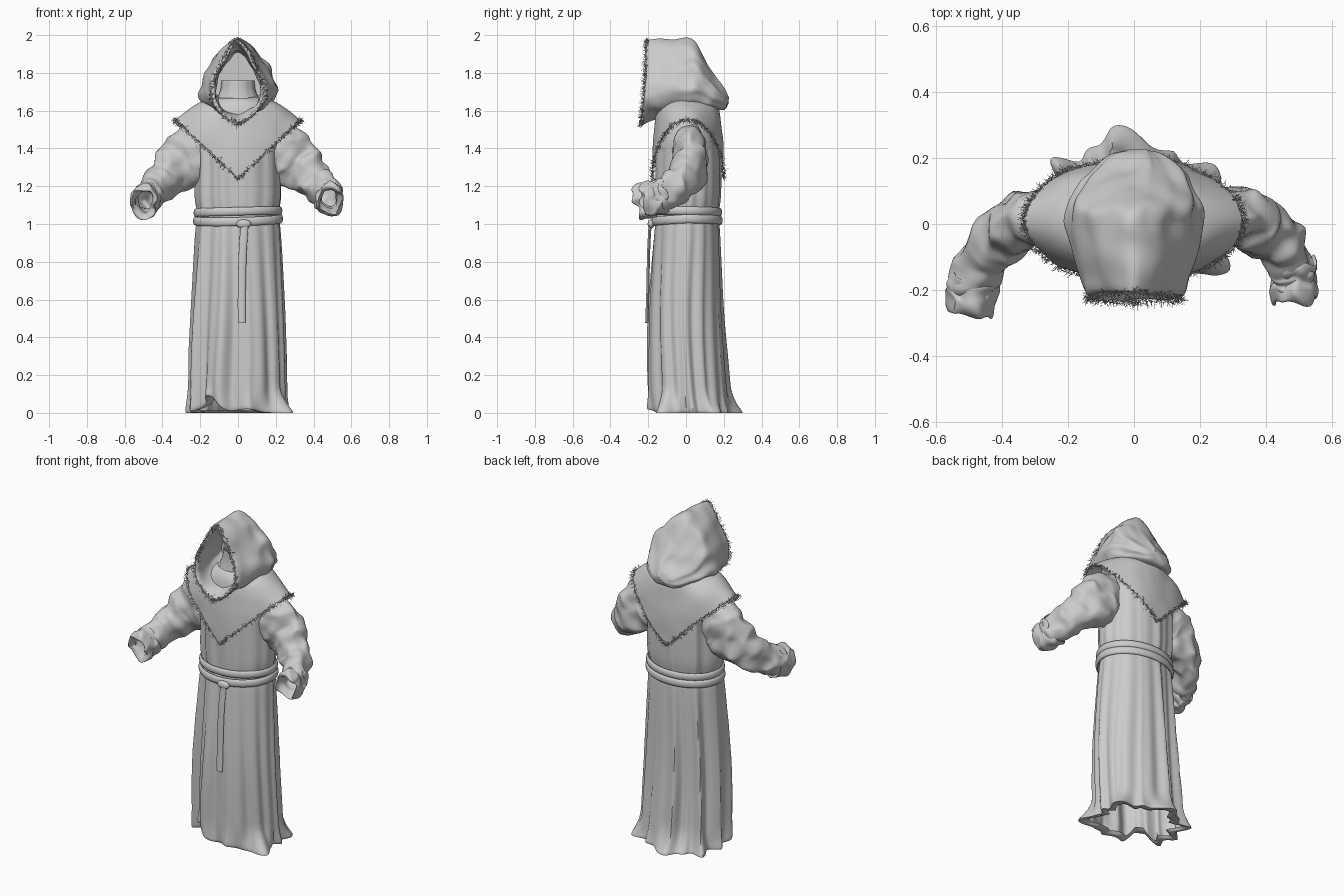
import bpy, bmesh, math, random
from mathutils import Vector, noise

if "Cube" in bpy.data.objects:
    bpy.data.objects.remove(bpy.data.objects["Cube"])

random.seed(4)
TAU = math.tau


def finish(name, bm, angle=50):
    bmesh.ops.recalc_face_normals(bm, faces=bm.faces)
    me = bpy.data.meshes.new(name)
    bm.to_mesh(me)
    bm.free()
    ob = bpy.data.objects.new(name, me)
    bpy.context.collection.objects.link(ob)
    bpy.ops.object.select_all(action='DESELECT')
    ob.select_set(True)
    bpy.context.view_layer.objects.active = ob
    bpy.ops.object.shade_smooth_by_angle(angle=math.radians(angle))
    return ob


def spline(keys, n):
    """Resample a list of tuples with a Catmull-Rom curve."""
    out, m = [], len(keys) - 1
    for i in range(n):
        f = i / (n - 1) * m
        k = min(int(f), m - 1)
        t = f - k
        p = [keys[max(0, min(m, k + d))] for d in (-1, 0, 1, 2)]
        out.append([0.5 * (2 * b + (c - a) * t + (2 * a - 5 * b + 4 * c - d) * t * t
                           + (3 * b - a - 3 * c + d) * t ** 3) for a, b, c, d in zip(*p)])
    return out


def loft(name, rings, loop=False, caps=False, rough=0.0, freq=8.0):
    """Skin closed rings of points; rough adds cloth crumple."""
    bm = bmesh.new()
    vs = [[bm.verts.new(Vector(p) + noise.noise_vector(Vector(p) * freq) * rough) for p in r]
          for r in rings]
    n = len(vs[0])
    for i in range(len(vs) if loop else len(vs) - 1):
        a, b = vs[i], vs[(i + 1) % len(vs)]
        for j in range(n):
            k = (j + 1) % n
            bm.faces.new((a[j], a[k], b[k], b[j]))
    if caps:
        bm.faces.new(vs[0])
        bm.faces.new(vs[-1])
    return finish(name, bm)


def ring(c, t, up, rh, rv, n):
    side = t.cross(up).normalized()
    v = side.cross(t).normalized()
    return [c + side * rh * math.cos(TAU * j / n) + v * rv * math.sin(TAU * j / n) for j in range(n)]


def tube(name, pts, n=12, loop=False, up=(0, 0, 1), **kw):
    """Tube along points (x, y, z, side radius, up radius)."""
    rings, m = [], len(pts)
    for i, p in enumerate(pts):
        a = pts[(i - 1) % m if loop else max(i - 1, 0)]
        b = pts[(i + 1) % m if loop else min(i + 1, m - 1)]
        t = (Vector(b[:3]) - Vector(a[:3])).normalized()
        rings.append(ring(Vector(p[:3]), t, Vector(up), p[3], p[4], n))
    return loft(name, rings, loop=loop, **kw)


def bump(a, centre, width):
    d = (a - math.radians(centre) + math.pi) % TAU - math.pi
    return math.exp(-(d / width) ** 2)


# Robe: folded skirt, torso and collar in one sheet (z, rx, ry, centre y)
profile = [(.012, .20, .165, .02), (0, .252, .215, .02), (.1, .255, .212, .012), (.5, .247, .195, -.003),
           (.95, .225, .172, .003), (1.04, .212, .162, .005), (1.15, .227, .170, .01),
           (1.35, .222, .172, .01), (1.45, .225, .160, .01), (1.55, .19, .135, .01),
           (1.63, .13, .105, .01), (1.70, .095, .09, .01), (1.76, .085, .085, .01), (1.72, .07, .07, .01)]
rings = []
for z, rx, ry, cy in spline(profile, 118):
    skirt = max(0, min(1, (1.0 - z) / .7))
    amp = .006 + .013 * skirt if z < 1.4 else .001
    foot = max(0, 1 - max(z, 0) / .14) ** 1.6
    r = []
    for j in range(160):
        a = TAU * j / 160
        w = a + .06 * math.sin(3 * z + 2 * a)
        fold = (.5 * math.sin(9 * w + .9 * math.sin(2 * w)) + .45 * math.sin(16 * w + 1.3 * math.sin(3 * w))
                + .7 * (1 - 2 * abs(math.sin(5 * w + .6))))
        flare = foot * (.095 * bump(a, -33, .2) + .055 * bump(a, 100, .35) + .05 * bump(a, 32, .25)
                        + .035 * bump(a, 140, .3) + .012 * math.sin(13 * a))
        k = amp * fold + flare
        lift = (.09 * bump(a, -128, .3) + .02 * bump(a, -80, .3)) * max(0, 1 - z / .4)
        r.append(((rx + k) * math.cos(a), cy + (ry + k) * math.sin(a), max(z, 0) + lift))
    rings.append(r)
loft("robe", rings)


# Sleeves with rolled cuffs
def sleeve(side, label, dx, dy, dz):
    keys = [(.16, .02, 1.39, .09, .15), (.25, .02, 1.36, .09, .155), (.335, .02, 1.29, .088, .13),
            (.42, -.035, 1.21, .08, .10), (.475, -.125, 1.15, .07, .085), (.487, -.195, 1.13, .062, .078)]
    pts = []
    for i, (x, y, z, rh, rv) in enumerate(spline(keys, 56)):
        f = i / 55
        s = 1 + .035 * f * math.sin(i * 1.1) + .02 * math.sin(i * .6)
        pts.append((side * (x + dx * f), y + dy * f, z + dz * f, rh * s, rv * s))
    tube(label + "_sleeve", pts, 44, rough=.022, freq=13)
    c, t = Vector(pts[-1][:3]), (Vector(pts[-1][:3]) - Vector(pts[-7][:3])).normalized()
    roll = [(-.08, 1.0), (-.085, 1.12), (-.06, 1.2), (-.035, 1.1), (-.01, 1.18), (.02, 1.13),
            (.035, 1.0), (.025, .85), (-.01, .74), (-.04, .78), (-.09, .68)]
    rings = [ring(c + t * o, t, Vector((0, 0, 1)), .062 * s, .08 * s, 44) for o, s in spline(roll, 40)]
    loft(label + "_cuff", rings, rough=.022, freq=17)


sleeve(1, "left", 0, 0, .005)
sleeve(-1, "right", .008, -.035, -.015)

# Pointed shoulder cape draped from the neck
NC = 96
def cape_point(a, t):
    c, s = math.cos(a), math.sin(a)
    keys = ((.11 * c, .01 + .12 * s, 1.67), (.24 * c, .01 + .195 * s, 1.64),
            (.33 * c, .01 + .186 * s, 1.55 - .31 * (1 - abs(c))))
    p = sum((Vector(k) * w for k, w in zip(keys, ((1 - t) ** 2, 2 * t * (1 - t), t * t))), Vector())
    p.y += .004 * math.sin(7 * c) * s * t
    return p

loft("cape", [[cape_point(TAU * j / NC, i / 20) for j in range(NC)] for i in range(21)], rough=.008)

# Hood: rings running from the lining, over the rim, to the drooping back
hood_keys = [(.02, 1.90, 1.66, .13, 0), (-.10, 1.93, 1.60, .125, .3), (-.19, 1.95, 1.555, .125, .8),
             (-.205, 1.968, 1.53, .14, 1), (-.18, 1.978, 1.535, .16, 1), (-.1, 1.985, 1.56, .182, .5),
             (-.01, 1.985, 1.58, .203, .1), (.05, 1.965, 1.60, .205, 0), (.105, 1.865, 1.605, .185, 0),
             (.155, 1.785, 1.605, .145, 0), (.205, 1.72, 1.605, .085, 0), (.232, 1.67, 1.64, .01, 0)]
NH = 96
def hood_ring(y, zt, zb, w, lean):
    out = []
    lean = max(0, lean)
    for j in range(NH):
        t = TAU * j / NH
        u = (1 - math.cos(t)) / 2
        back = max(0, min(1, (y + .15) / .25))
        # drapery ridges fanning from the crown to the back
        k = 1 + back * (.05 * math.sin(9 * u + 14 * y) + .035 * math.sin(11 * t + 5 * y))
        s = math.sin(t)
        if u < .3:  # pointed throat at the front
            s *= (u / .3) ** (.35 * lean)
        out.append(Vector((w * k * s * (1 + .5 * math.cos(t)) / 1.1 + .04 * max(0, y) / .2 * u,
                           y - .03 * lean * (1 - u), zb + (zt - zb) * u)))
    return out

loft("hood", [hood_ring(*k) for k in spline(hood_keys, 60)], caps=True, rough=.014, freq=10)

# Doubled belt
for i, (z, h, grow) in enumerate(((1.065, .022, 0), (1.022, .023, .003))):
    pts = [((.224 + grow) * math.cos(a), .005 + (.175 + grow) * math.sin(a),
            z - .012 * i * max(0, -math.sin(a)) + .006 * math.sin(a + 2), .011, h)
           for a in (TAU * j / 80 for j in range(80))]
    tube("belt_band_%d" % (i + 1), pts, loop=True)

# Knot and hanging tail
bm = bmesh.new()
bmesh.ops.create_uvsphere(bm, u_segments=20, v_segments=12, radius=1)
for v in bm.verts:
    v.co = Vector((.03 + .04 * v.co.x, -.185 + .018 * v.co.y, 1.0 + .024 * v.co.z))
finish("belt_knot", bm)
tail = [(.035, -.19, 1.0), (.025, -.198, .85), (.02, -.202, .65), (.02, -.208, .475)]
tube("belt_tail", [p + [.008, .021] for p in spline(tail, 24)], up=(1, 0, 0), caps=True)


# Frayed fringe: short tapering threads scattered along an edge
def fringe(name, edge, count, outward):
    bm = bmesh.new()
    for _ in range(count):
        f = random.random() * len(edge)
        i = int(f)
        p = edge[i].lerp(edge[(i + 1) % len(edge)], f - i)
        d = Vector([random.gauss(0, .75) for _ in range(3)]) + outward(p)
        d.normalize()
        side = d.orthogonal().normalized()
        base = p + Vector([random.gauss(0, .005) for _ in range(3)])
        tri = [bm.verts.new(base + (side * math.cos(q) + d.cross(side) * math.sin(q)) * .0015)
               for q in (0, TAU / 3, 2 * TAU / 3)]
        tip = bm.verts.new(base + d * random.uniform(.008, .028))
        for k in range(3):
            bm.faces.new((tri[k], tri[(k + 1) % 3], tip))
    finish(name, bm)


fringe("cape_fringe", [cape_point(TAU * j / NC, 1) for j in range(NC)], 1500,
       lambda p: Vector((p.x, p.y, -.1)).normalized() * .7)
fringe("hood_fringe", hood_ring(*hood_keys[3]), 900,
       lambda p: Vector((p.x * 2, -.2, (p.z - 1.75))).normalized() * .6)
